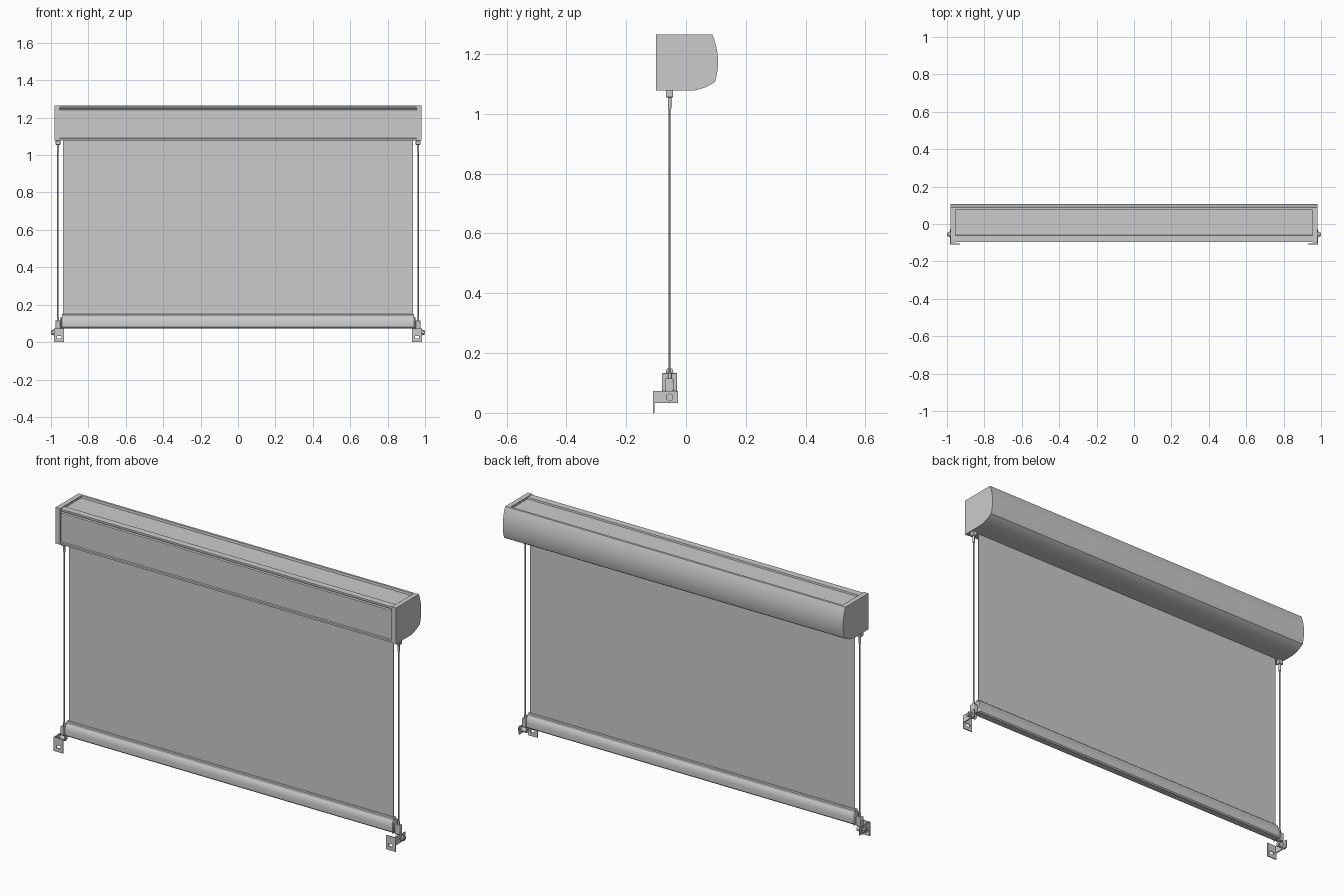
import bpy, bmesh, math
from mathutils import Vector, Matrix

if "Cube" in bpy.data.objects:
    bpy.data.objects.remove(bpy.data.objects["Cube"])


def finish(name, bm, mirror=False, bevel=0):
    bmesh.ops.recalc_face_normals(bm, faces=bm.faces)
    me = bpy.data.meshes.new(name)
    bm.to_mesh(me)
    bm.free()
    ob = bpy.data.objects.new(name, me)
    bpy.context.collection.objects.link(ob)
    bpy.ops.object.select_all(action='DESELECT')
    ob.select_set(True)
    bpy.context.view_layer.objects.active = ob
    bpy.ops.object.shade_smooth_by_angle(angle=math.radians(30))
    if bevel:
        b = ob.modifiers.new("bevel", 'BEVEL')
        b.width, b.segments = bevel, 2
    if mirror:
        ob.modifiers.new("mirror", 'MIRROR')
    return ob


def prism(name, pts, x0, x1, **kw):
    """Extrude a (y, z) outline along x."""
    bm = bmesh.new()
    f = bm.faces.new([bm.verts.new((x0, y, z)) for y, z in pts])
    r = bmesh.ops.extrude_face_region(bm, geom=[f])
    vs = [v for v in r['geom'] if isinstance(v, bmesh.types.BMVert)]
    bmesh.ops.translate(bm, verts=vs, vec=(x1 - x0, 0, 0))
    return finish(name, bm, **kw)


def box(name, x, y, z, **kw):
    return prism(name, [(y[0], z[0]), (y[1], z[0]), (y[1], z[1]), (y[0], z[1])], *x, **kw)


def rod(name, a, b, r, n=16, **kw):
    a, b = Vector(a), Vector(b)
    d = b - a
    bm = bmesh.new()
    m = Matrix.Translation((a + b) / 2) @ d.to_track_quat('Z', 'Y').to_matrix().to_4x4()
    bmesh.ops.create_cone(bm, cap_ends=True, segments=n, radius1=r, radius2=r,
                          depth=d.length, matrix=m)
    return finish(name, bm, **kw)


def bezier(p, q, r, n):
    """Quadratic arc from p to r pulled towards q."""
    return [tuple((1 - t) ** 2 * p[i] + 2 * t * (1 - t) * q[i] + t * t * r[i] for i in (0, 1))
            for t in (k / n for k in range(n + 1))]


Y = -0.055   # plane of the fabric and cables

# Cassette: curved cover profile, with stepped channels on the top and flat side
cover = (bezier((0.02, 1.077), (0.065, 1.083), (0.097, 1.107), 8)
         + bezier((0.097, 1.107), (0.121, 1.185), (0.088, 1.265), 12)[1:])
prism("cassette_end_cap", cover + [(-0.1, 1.265), (-0.1, 1.077)], 0.955, 0.98, mirror=True)
channel = [(0.076, 1.265), (0.074, 1.254), (-0.06, 1.254), (-0.062, 1.262), (-0.097, 1.262),
           (-0.097, 1.252), (-0.084, 1.25), (-0.084, 1.243), (-0.092, 1.24),
           (-0.092, 1.09), (-0.097, 1.087), (-0.097, 1.077)]
prism("cassette_housing", cover + channel, -0.955, 0.955)

# Fabric
box("fabric", (-0.935, 0.935), (Y - 0.0015, Y + 0.0015), (0.13, 1.08))

# Bottom bar with a narrow keder strip on top and end plates
half = [(0.016, 0.074), (0.022, 0.08), (0.023, 0.105), (0.019, 0.126), (0.012, 0.135),
        (0.011, 0.145), (0.007, 0.149)]
bar = [(Y + a, z) for a, z in half] + [(Y - a, z) for a, z in reversed(half)]
prism("bottom_bar", bar, -0.942, 0.942)
box("bottom_bar_end", (0.942, 0.95), (Y - 0.025, Y + 0.025), (0.073, 0.134),
    mirror=True, bevel=0.003)

# Guide cables and their fittings
CX = 0.963
rod("guide_cable", (CX, Y, 0.05), (CX, Y, 1.06), 0.0035, 12, mirror=True)
box("cable_top_mount", (CX - 0.013, CX + 0.013), (Y - 0.012, Y + 0.012), (1.055, 1.078),
    mirror=True, bevel=0.003)
rod("cable_top_ferrule", (CX, Y, 1.018), (CX, Y, 1.056), 0.006, mirror=True)
box("cable_guide_block", (0.949, 0.976), (Y - 0.014, Y + 0.014), (0.07, 0.115),
    mirror=True, bevel=0.003)
rod("cable_lower_ferrule", (CX, Y, 0.114), (CX, Y, 0.132), 0.006, mirror=True)

# Angle bracket: side plate plus a hanging flange with a screw slot
box("bracket_side", (0.979, 0.984), (-0.11, -0.026), (0.033, 0.073), mirror=True)
bm = bmesh.new()
outer = [(0.93, 0), (0.984, 0), (0.984, 0.073), (0.93, 0.073)]
inner = [(0.945, 0.02), (0.968, 0.02), (0.968, 0.034), (0.945, 0.034)]
o, i = ([bm.verts.new((x, -0.11, z)) for x, z in loop] for loop in (outer, inner))
for k in range(4):
    bm.faces.new((o[k], o[(k + 1) % 4], i[(k + 1) % 4], i[k]))
r = bmesh.ops.extrude_face_region(bm, geom=bm.faces[:])
bmesh.ops.translate(bm, vec=(0, 0.005, 0),
                    verts=[v for v in r['geom'] if isinstance(v, bmesh.types.BMVert)])
finish("bracket_flange", bm, mirror=True)

# Cable clamp bolt: stud, washer and hex nut
rod("clamp_stud", (0.95, Y, 0.052), (1.0, Y, 0.052), 0.007, mirror=True)
rod("clamp_body", (0.952, Y, 0.052), (0.979, Y, 0.052), 0.013, 20, mirror=True)
rod("clamp_washer", (0.984, Y, 0.052), (0.987, Y, 0.052), 0.017, 24, mirror=True)
rod("clamp_nut", (0.987, Y, 0.052), (0.996, Y, 0.052), 0.014, 6, mirror=True)
